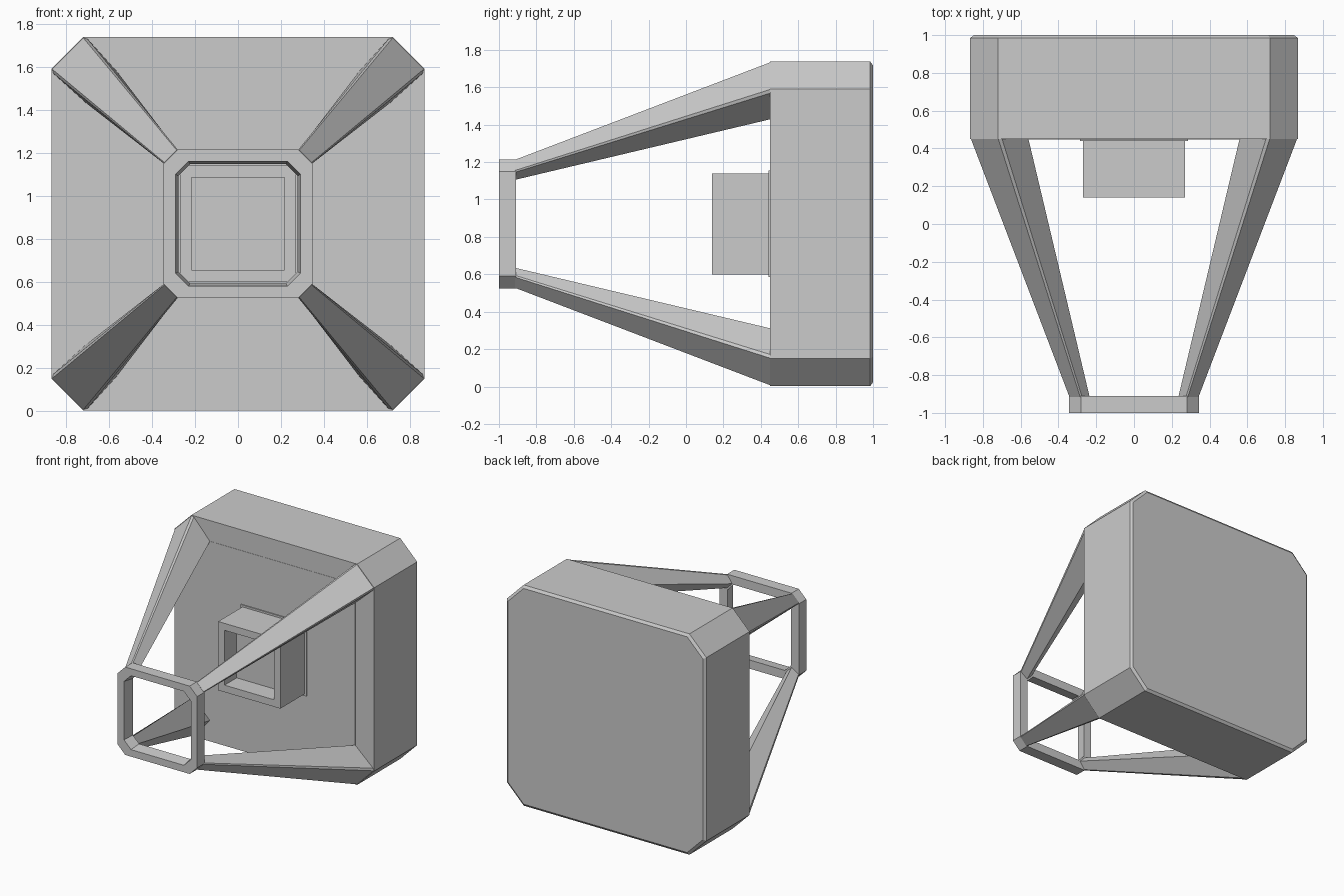
import bpy, bmesh

CENTRE_Z = 0.87

cube = bpy.data.objects.get("Cube")
if cube:
    bpy.data.objects.remove(cube, do_unlink=True)

grey = bpy.data.materials.new("plain grey")
grey.use_nodes = True
colour = (0.6, 0.6, 0.6, 1)
grey.diffuse_color = colour
grey.node_tree.nodes["Principled BSDF"].inputs["Base Color"].default_value = colour


def octagon(half, flat):
    """Square of the given half width with cut corners."""
    return [(flat, half), (half, flat), (half, -flat), (flat, -half),
            (-flat, -half), (-half, -flat), (-half, flat), (-flat, half)]


def square(half):
    return [(half, half), (half, -half), (-half, -half), (-half, half)]


def loft(name, sections, cap=True, ring=False):
    """Join (y, outline) sections in order; a ring closes on its first one."""
    bm = bmesh.new()
    loops = [[bm.verts.new((x, y, z + CENTRE_Z)) for x, z in outline]
             for y, outline in sections]
    pairs = list(zip(loops, loops[1:]))
    if ring:
        pairs.append((loops[-1], loops[0]))
    for a, b in pairs:
        for i in range(len(a)):
            j = (i + 1) % len(a)
            bm.faces.new((a[i], a[j], b[j], b[i]))
    if cap and not ring:
        bm.faces.new(loops[0])
        bm.faces.new(loops[-1])
    bmesh.ops.recalc_face_normals(bm, faces=bm.faces)
    mesh = bpy.data.meshes.new(name)
    bm.to_mesh(mesh)
    bm.free()
    mesh.materials.append(grey)
    obj = bpy.data.objects.new(name, mesh)
    bpy.context.collection.objects.link(obj)
    return obj


# Main housing with a fine bevel round the back
loft("housing", [(0.45, octagon(0.867, 0.72)), (0.985, octagon(0.867, 0.72)),
                 (1.0, octagon(0.847, 0.71))])

# Thin panel set on the front of the housing
loft("front_panel", [(0.448, square(0.705)), (0.455, square(0.705))])

# Mounting plate and hollow square socket
loft("socket_plate", [(0.44, square(0.285)), (0.455, square(0.285))])
loft("socket", [(0.445, square(0.27)), (0.14, square(0.27)),
                (0.14, square(0.215)), (0.29, square(0.215))])

# Open front frame
loft("front_frame", [(-1.0, octagon(0.345, 0.28)), (-0.91, octagon(0.345, 0.28)),
                     (-0.91, octagon(0.277, 0.222)), (-1.0, octagon(0.29, 0.23))],
     ring=True)


# Four tapered struts, each with a six-sided section mirrored about its diagonal
def strut_section(half_points, sx, sz):
    points = half_points + [(z, x) for x, z in reversed(half_points)]
    return [(x * sx, z * sz) for x, z in points]


wide = [(0.56, 0.705), (0.70, 0.86), (0.72, 0.865)]
narrow = [(0.235, 0.28), (0.275, 0.338), (0.285, 0.342)]
for sx, side in ((1, "left"), (-1, "right")):
    for sz, level in ((1, "upper"), (-1, "lower")):
        loft(f"{level}_{side}_strut",
             [(-0.915, strut_section(narrow, sx, sz)),
              (0.455, strut_section(wide, sx, sz))])
